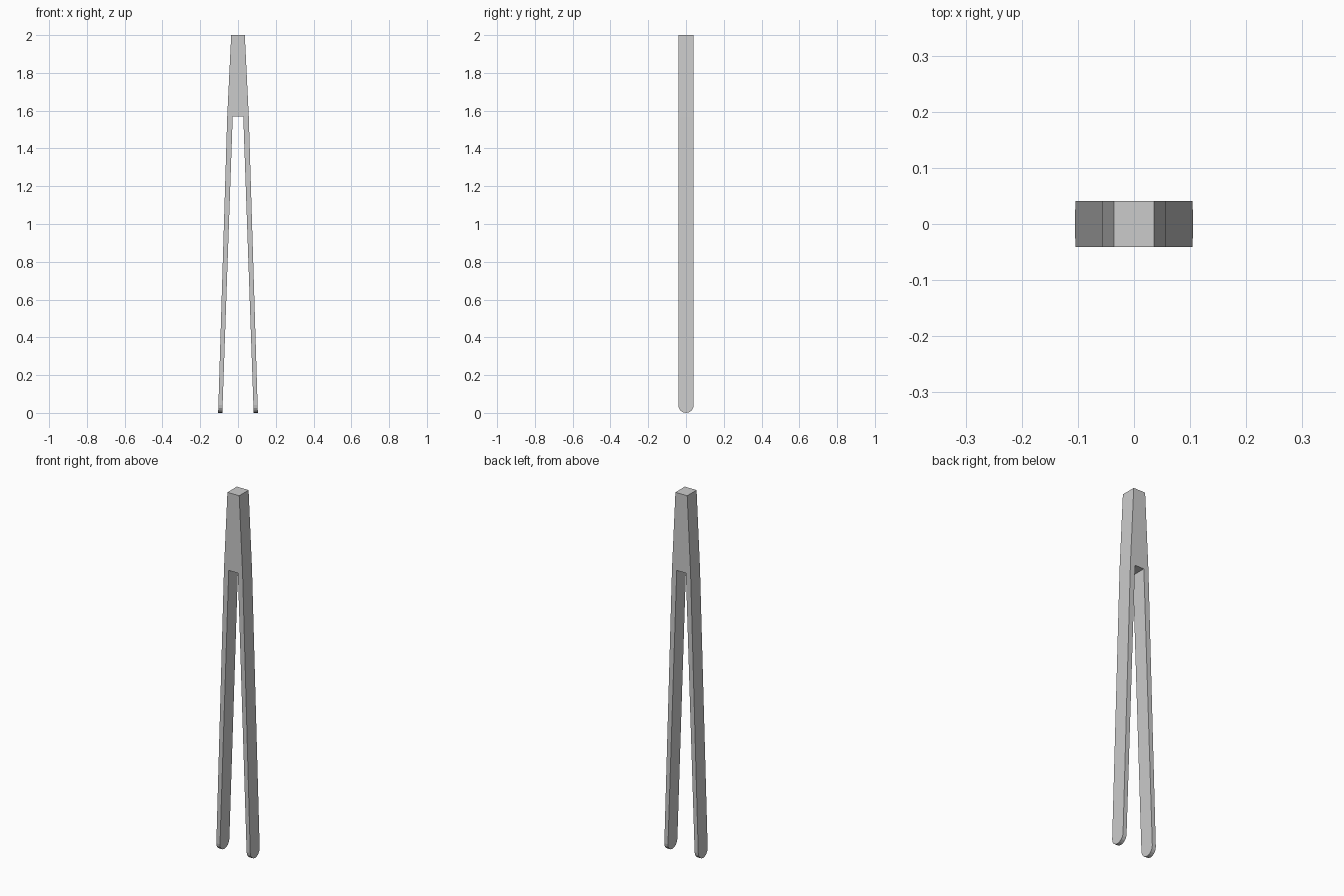
import bpy, bmesh, math

if "Cube" in bpy.data.objects:
    bpy.data.objects.remove(bpy.data.objects["Cube"])

HALF_DEPTH = 0.041


def prism(name, points, direction):
    """Extrude a closed 3D outline along a direction."""
    bm = bmesh.new()
    face = bm.faces.new([bm.verts.new(p) for p in points])
    ext = bmesh.ops.extrude_face_region(bm, geom=[face])
    moved = [v for v in ext["geom"] if isinstance(v, bmesh.types.BMVert)]
    bmesh.ops.translate(bm, verts=moved, vec=direction)
    bmesh.ops.recalc_face_normals(bm, faces=bm.faces)
    mesh = bpy.data.meshes.new(name)
    bm.to_mesh(mesh)
    bm.free()
    obj = bpy.data.objects.new(name, mesh)
    bpy.context.collection.objects.link(obj)
    return obj


# Tongs body: front outline, right half mirrored to the left
half = [(0.036, 2.0), (0.057, 1.57), (0.105, 0.0), (0.083, 0.0), (0.028, 1.57)]
outline = half + [(-x, z) for x, z in reversed(half)]
body = prism("tongs_body", [(x, -HALF_DEPTH, z) for x, z in outline],
             (0, 2 * HALF_DEPTH, 0))

# Side outline with round tips, used to trim the leg ends
segments = 8
arc = [(-HALF_DEPTH * math.cos(math.pi * i / segments),
        HALF_DEPTH * (1 - math.sin(math.pi * i / segments)))
       for i in range(segments + 1)]
side = [(-0.06, 2.1), (-0.06, 0.06), (-HALF_DEPTH, 0.06)] + arc \
    + [(HALF_DEPTH, 0.06), (0.06, 0.06), (0.06, 2.1)]
cutter = prism("tip_trimmer", [(-0.3, y, z) for y, z in side], (0.6, 0, 0))
cutter.hide_render = True

trim = body.modifiers.new("round_tips", 'BOOLEAN')
trim.operation = 'INTERSECT'
trim.solver = 'EXACT'
trim.object = cutter

# Apply the trim and remove the helper
bpy.context.view_layer.objects.active = body
body.select_set(True)
bpy.ops.object.modifier_apply(modifier=trim.name)
bpy.data.objects.remove(cutter)
